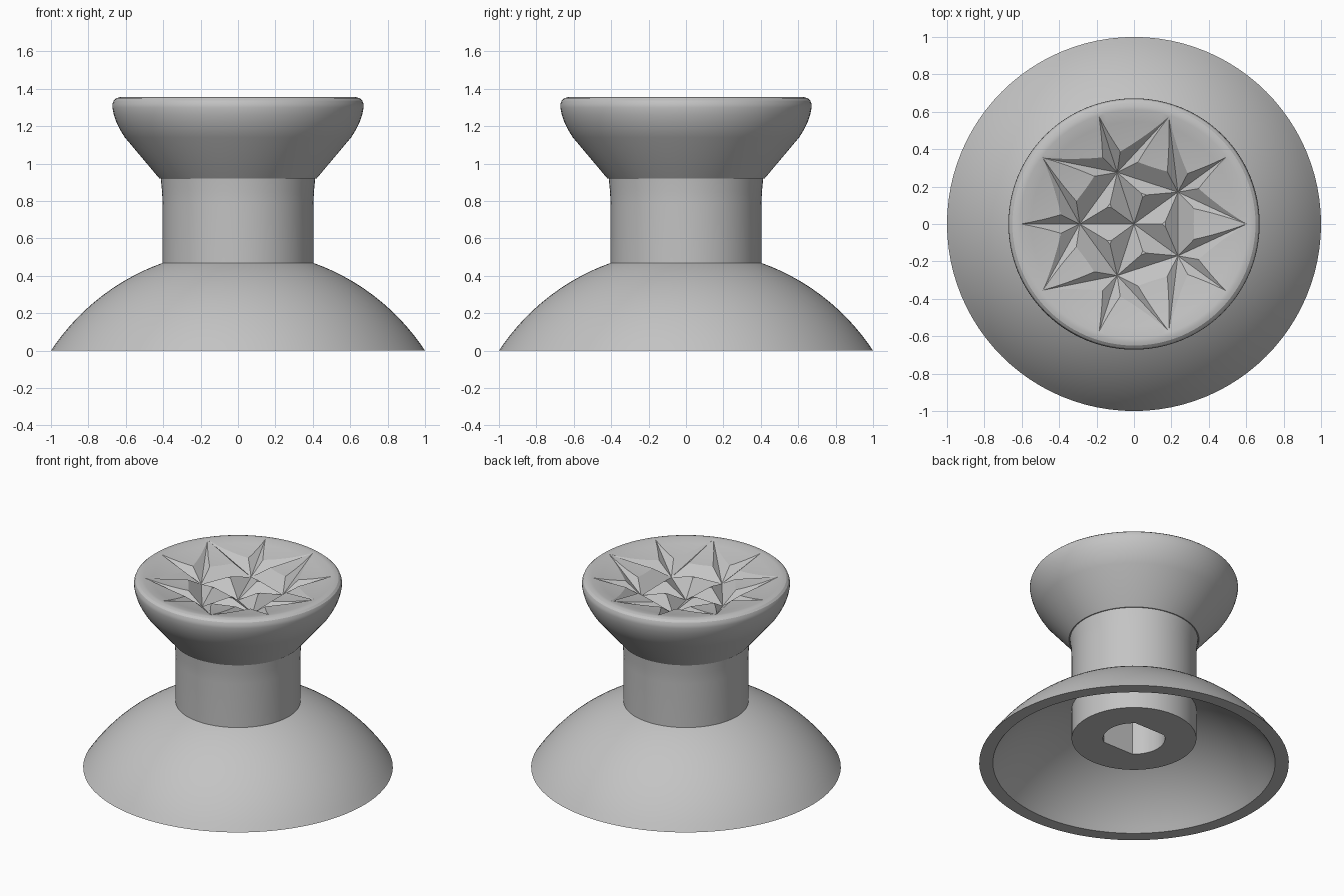
import bpy, bmesh
from math import radians, cos, sin, pi, sqrt
from mathutils import Vector

SEGMENTS = 96
TOP = 1.355          # rim height
DISH_R = 0.61        # dish radius
DISH_D = 0.08        # dish depth

cube = bpy.data.objects.get("Cube")
if cube:
    bpy.data.objects.remove(cube, do_unlink=True)

grey = bpy.data.materials.new("matte_grey")
grey.use_nodes = True
grey.diffuse_color = (0.55, 0.55, 0.55, 1)
grey.node_tree.nodes["Principled BSDF"].inputs["Base Color"].default_value = grey.diffuse_color


def make_object(name, bm):
    bmesh.ops.recalc_face_normals(bm, faces=bm.faces)
    mesh = bpy.data.meshes.new(name)
    bm.to_mesh(mesh)
    bm.free()
    mesh.materials.append(grey)
    obj = bpy.data.objects.new(name, mesh)
    bpy.context.collection.objects.link(obj)
    return obj


def lathe(name, profile, closed=False):
    """Revolve (radius, height) points about z."""
    bm = bmesh.new()
    verts = [bm.verts.new((r, 0, z)) for r, z in profile]
    edges = [bm.edges.new(pair) for pair in zip(verts, verts[1:])]
    if closed:
        edges.append(bm.edges.new((verts[-1], verts[0])))
    bmesh.ops.spin(bm, geom=verts + edges, cent=(0, 0, 0), axis=(0, 0, 1),
                   angle=2 * pi, steps=SEGMENTS)
    bmesh.ops.remove_doubles(bm, verts=bm.verts, dist=1e-5)
    return make_object(name, bm)


def cut(target, cutter):
    """Subtract the cutter for good and delete it."""
    cutter.hide_render = True
    mod = target.modifiers.new("cut", "BOOLEAN")
    mod.operation = "DIFFERENCE"
    mod.solver = "EXACT"
    mod.use_self = True
    mod.object = cutter
    bpy.context.view_layer.update()
    depsgraph = bpy.context.evaluated_depsgraph_get()
    mesh = bpy.data.meshes.new_from_object(target.evaluated_get(depsgraph))
    target.modifiers.clear()
    target.data = mesh
    mesh.name = target.name
    bpy.data.objects.remove(cutter, do_unlink=True)


def dish_height(r):
    return TOP - DISH_D * (1 - (r / DISH_R) ** 2)


def polar(r, degrees, z):
    a = radians(degrees)
    return Vector((r * cos(a), r * sin(a), z))


def arc(radius, drop, r_from, r_to, steps=20):
    """Points on a dome centred below the floor."""
    radii = [r_from + (r_to - r_from) * i / steps for i in range(steps + 1)]
    return [(r, sqrt(radius ** 2 - r ** 2) - drop) for r in radii]


# Skirt: thin spherical dome
DROP, OUTER, INNER = 0.659, 1.1976, 1.125
skirt = lathe("skirt", arc(OUTER, DROP, 1.0, 0.36)
              + arc(INNER, DROP, 0.36, sqrt(INNER ** 2 - DROP ** 2)), closed=True)

# Stem with a shaft socket that has two flats
stem = lathe("stem", [(0, 0.18), (0.403, 0.18), (0.403, 0.78), (0.406, 0.85),
                      (0.414, 0.93), (0, 0.93)])
bm = bmesh.new()
bmesh.ops.create_cone(bm, cap_ends=True, segments=64, radius1=0.2, radius2=0.2, depth=0.7)
bmesh.ops.translate(bm, verts=bm.verts, vec=(0, 0, 0.4))
for side in (-1, 1):
    cutting = bmesh.ops.bisect_plane(bm, geom=bm.verts[:] + bm.edges[:] + bm.faces[:],
                                     plane_co=(0, side * 0.16, 0),
                                     plane_no=(0, side, 0), clear_outer=True)
    rim = [e for e in cutting["geom_cut"] if isinstance(e, bmesh.types.BMEdge)]
    bmesh.ops.holes_fill(bm, edges=rim)
cut(stem, make_object("socket_cutter", bm))

# Head: flared cone, rounded rim and shallow dish
head_profile = [(0, 0.92), (0.42, 0.92), (0.605, 1.14), (0.63, 1.18), (0.65, 1.22),
                (0.664, 1.26), (0.672, 1.3), (0.671, 1.32), (0.664, 1.338),
                (0.65, 1.35), (0.632, TOP)]
head_profile += [(DISH_R * i / 10, dish_height(DISH_R * i / 10)) for i in range(10, -1, -1)]
head = lathe("head", head_profile)

# Grooves: star network of V cuts joining centre, inner nodes and outer tips
centre = Vector((0, 0, TOP - 0.165))
nodes = [polar(0.29, 36 + 72 * i, TOP - 0.13) for i in range(5)]
tips = [polar(0.603, 36 * i, dish_height(0.603)) for i in range(10)]
creases = []
for i, node in enumerate(nodes):
    creases += [(centre, node), (node, nodes[(i + 1) % 5])]
    creases += [(node, tips[(2 * i + k) % 10]) for k in range(3)]

bm = bmesh.new()
HEIGHT, SLOPE = 0.3, 0.85
for start, end in creases:
    side = (end - start).cross(Vector((0, 0, 1))).normalized() * (HEIGHT / SLOPE)
    lift = Vector((0, 0, HEIGHT))
    corners = [bm.verts.new(p + offset) for p in (start, end)
               for offset in (Vector(), lift + side, lift - side)]
    bm.faces.new(corners[:3])
    bm.faces.new(corners[3:])
    for a, b in ((0, 1), (1, 2), (2, 0)):
        bm.faces.new((corners[a], corners[b], corners[b + 3], corners[a + 3]))
cut(head, make_object("groove_cutter", bm))

# Smooth shading that keeps the facets crisp
bpy.ops.object.select_all(action="DESELECT")
for obj in (skirt, stem, head):
    obj.select_set(True)
    bpy.context.view_layer.objects.active = obj
bpy.ops.object.shade_smooth_by_angle(angle=radians(20))
